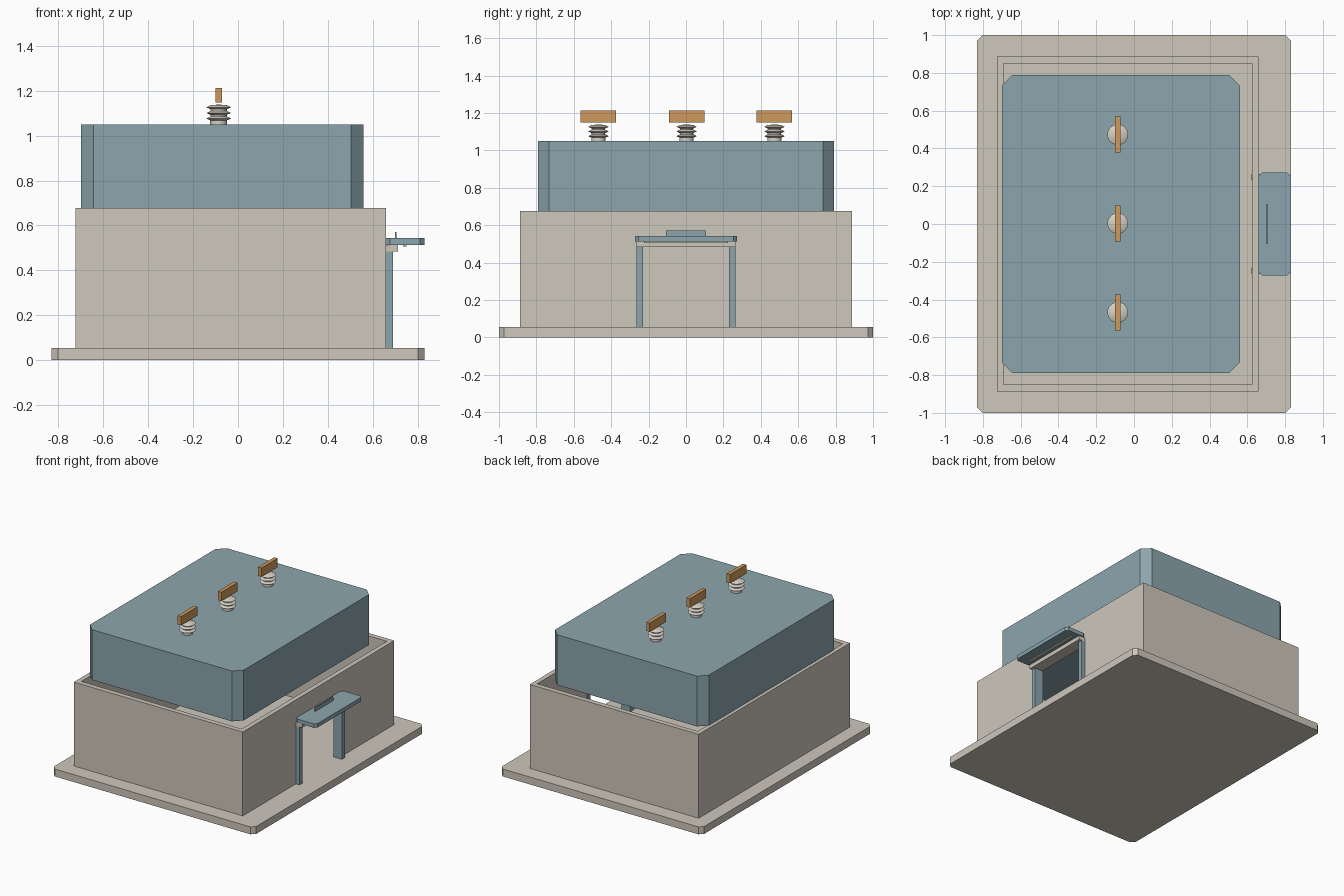
import bpy
import bmesh
import math

cube = bpy.data.objects.get("Cube")
if cube:
    bpy.data.objects.remove(cube, do_unlink=True)


def linear(c):
    c /= 255
    return c / 12.92 if c <= 0.04045 else ((c + 0.055) / 1.055) ** 2.4


def make_material(name, r, g, b):
    colour = (linear(r), linear(g), linear(b), 1)
    mat = bpy.data.materials.new(name)
    mat.use_nodes = True
    mat.diffuse_color = colour
    mat.node_tree.nodes["Principled BSDF"].inputs["Base Color"].default_value = colour
    return mat


CONCRETE = make_material("concrete", 206, 200, 188)
BLUE = make_material("blue_grey_paint", 140, 166, 174)
COPPER = make_material("copper", 206, 154, 92)
CERAMIC = make_material("ceramic", 214, 207, 196)


def add_object(name, bm, mat):
    bmesh.ops.recalc_face_normals(bm, faces=bm.faces)
    mesh = bpy.data.meshes.new(name)
    bm.to_mesh(mesh)
    bm.free()
    mesh.materials.append(mat)
    obj = bpy.data.objects.new(name, mesh)
    bpy.context.collection.objects.link(obj)
    return obj


def box(name, x, y, z, mat, cut=0):
    """Box between (low, high) pairs, with optional chamfered upright corners."""
    bm = bmesh.new()
    bmesh.ops.create_cube(bm, size=1)
    for v in bm.verts:
        v.co = [pair[0] if c < 0 else pair[1] for c, pair in zip(v.co, (x, y, z))]
    if cut:
        upright = [e for e in bm.edges
                   if abs(e.verts[0].co.z - e.verts[1].co.z) > 1e-4]
        bmesh.ops.bevel(bm, geom=upright, offset=cut, segments=1, affect='EDGES')
    return add_object(name, bm, mat)


def lathe(name, profile, centre, mat, sides=24):
    """Spin (radius, height) points round an upright axis."""
    bm = bmesh.new()
    verts = [bm.verts.new((r, 0, z)) for r, z in profile]
    edges = [bm.edges.new(pair) for pair in zip(verts, verts[1:])]
    bmesh.ops.spin(bm, geom=verts + edges, cent=(0, 0, 0), axis=(0, 0, 1),
                   angle=2 * math.pi, steps=sides)
    bmesh.ops.remove_doubles(bm, verts=bm.verts, dist=1e-5)
    obj = add_object(name, bm, mat)
    obj.location = centre
    bpy.ops.object.select_all(action='DESELECT')
    bpy.context.view_layer.objects.active = obj
    obj.select_set(True)
    bpy.ops.object.shade_smooth_by_angle(angle=math.radians(30))
    return obj


def carve(obj, cutters):
    """Subtract the cutters, bake the result and remove the cutters."""
    for cutter in cutters:
        cutter.hide_render = True
        mod = obj.modifiers.new("cut", 'BOOLEAN')
        mod.operation = 'DIFFERENCE'
        mod.solver = 'EXACT'
        mod.object = cutter
    graph = bpy.context.evaluated_depsgraph_get()
    mesh = bpy.data.meshes.new_from_object(obj.evaluated_get(graph))
    obj.modifiers.clear()
    obj.data = mesh
    for cutter in cutters:
        bpy.data.objects.remove(cutter, do_unlink=True)


# Ground slab
SLAB_TOP = 0.055
box("base_slab", (-0.83, 0.83), (-1, 1), (0, SLAB_TOP), CONCRETE, cut=0.028)

# Hollow walls with a doorway on the +x side
walls = box("walls", (-0.725, 0.66), (-0.887, 0.887), (SLAB_TOP, 0.677), CONCRETE)
carve(walls, [
    box("room_cutter", (-0.69, 0.625), (-0.85, 0.85), (0, 0.8), CONCRETE),
    box("door_cutter", (0.5, 0.8), (-0.25, 0.25), (0, 0.484), CONCRETE),
])

# Lift-off upper housing
ROOF_TOP = 1.05
box("upper_housing", (-0.70, 0.56), (-0.79, 0.79), (0.677, ROOF_TOP), BLUE, cut=0.057)

# Door posts, lintel and canopy
for side, y in (("right", (-0.265, -0.231)), ("left", (0.231, 0.265))):
    box("door_post_" + side, (0.621, 0.69), y, (SLAB_TOP, 0.484), BLUE)
box("door_lintel", (0.65, 0.712), (-0.265, 0.265), (0.484, 0.514), CONCRETE)
box("canopy", (0.66, 0.83), (-0.272, 0.272), (0.514, 0.543), BLUE, cut=0.018)
box("canopy_lamp", (0.735, 0.752), (-0.225, 0.225), (0.506, 0.514), CONCRETE)
box("canopy_plate", (0.70, 0.707), (-0.106, 0.106), (0.543, 0.571), BLUE)

# Ribbed insulators, each with a copper bar above
profile = [(0, 0), (0.038, 0), (0.038, 0.018)]
for i in range(3):
    rib = 0.026 + 0.025 * i
    profile += [(0.036, rib - 0.008), (0.055, rib), (0.036, rib + 0.010)]
profile += [(0, 0.089)]
X = -0.086
for label, y in (("front", -0.468), ("middle", 0.003), ("back", 0.473)):
    lathe("insulator_" + label, profile, (X, y, ROOF_TOP), CERAMIC)
    box("copper_bar_" + label, (X - 0.014, X + 0.014), (y - 0.095, y + 0.095),
        (1.148, 1.213), COPPER)
